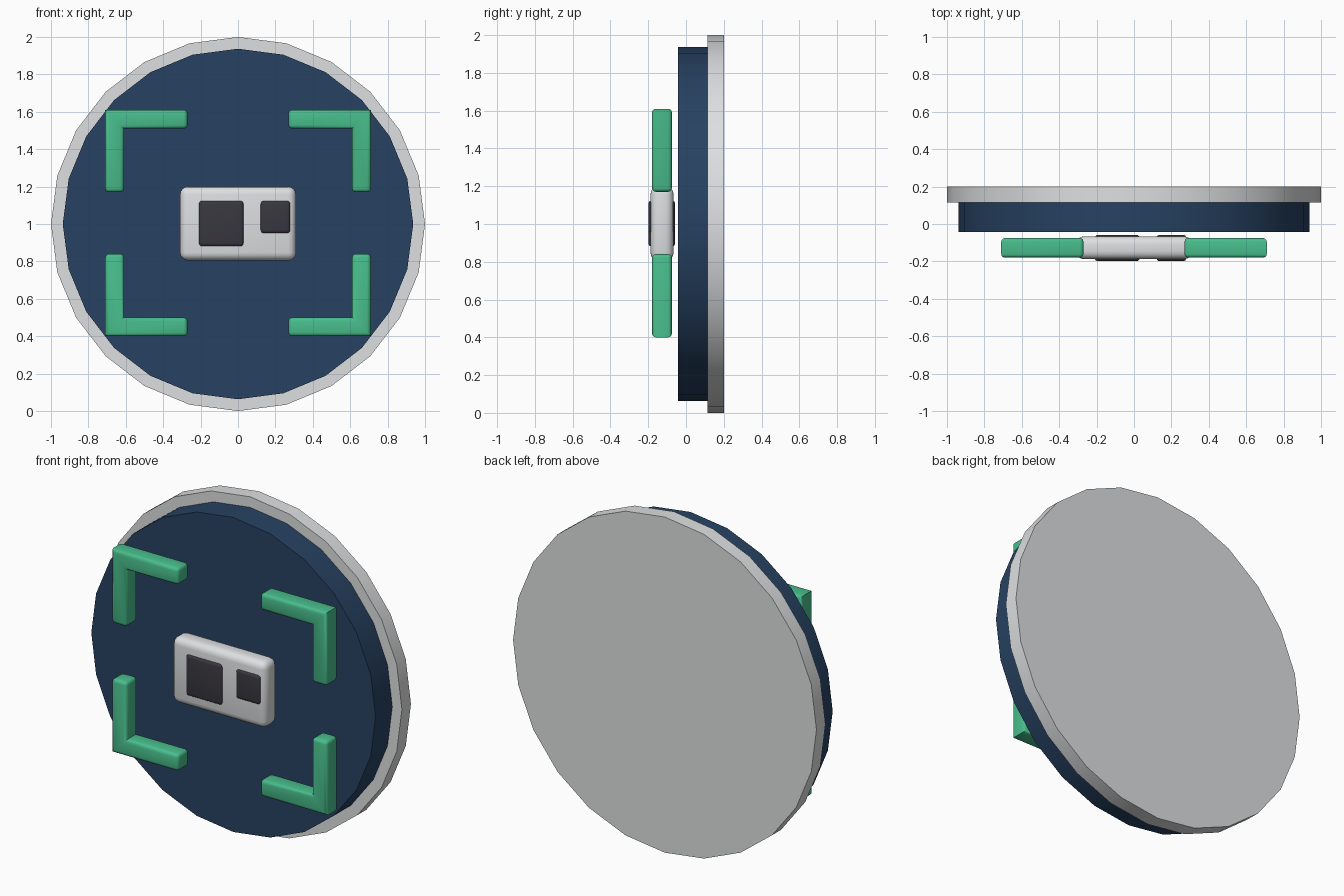
import bpy
import bmesh
import math
from mathutils import Matrix, Vector

cube = bpy.data.objects.get("Cube")
if cube:
    bpy.data.objects.remove(cube, do_unlink=True)


def material(name, color):
    mat = bpy.data.materials.new(name)
    mat.use_nodes = True
    mat.diffuse_color = (*color, 1)
    mat.node_tree.nodes["Principled BSDF"].inputs["Base Color"].default_value = (*color, 1)
    return mat


white = material("off white", (0.73, 0.74, 0.75))
navy = material("navy blue", (0.02, 0.054, 0.122))
green = material("green", (0.065, 0.515, 0.262))
dark = material("charcoal", (0.042, 0.039, 0.051))


def finish(bm, name, mat):
    """Turn a bmesh into a smooth-shaded object with crisp edges."""
    bmesh.ops.recalc_face_normals(bm, faces=bm.faces)
    mesh = bpy.data.meshes.new(name)
    bm.to_mesh(mesh)
    bm.free()
    mesh.materials.append(mat)
    obj = bpy.data.objects.new(name, mesh)
    bpy.context.collection.objects.link(obj)
    bpy.ops.object.select_all(action="DESELECT")
    obj.select_set(True)
    bpy.context.view_layer.objects.active = obj
    bpy.ops.object.shade_smooth_by_angle(angle=math.radians(32))
    return obj


def disc(name, mat, radius, y0, y1):
    """24-sided disc facing the front."""
    bm = bmesh.new()
    place = Matrix.Translation((0, (y0 + y1) / 2, 1)) @ Matrix.Rotation(math.pi / 2, 4, "X")
    bmesh.ops.create_cone(bm, cap_ends=True, segments=24, radius1=radius,
                          radius2=radius, depth=y1 - y0, matrix=place)
    return finish(bm, name, mat)


def rounded_box(name, mat, low, high, bevel):
    low, high = Vector(low), Vector(high)
    bm = bmesh.new()
    place = Matrix.Translation((low + high) / 2) @ Matrix.Diagonal((*(high - low), 1))
    bmesh.ops.create_cube(bm, size=1, matrix=place)
    bmesh.ops.bevel(bm, geom=bm.edges[:], offset=bevel, segments=4,
                    profile=0.5, affect="EDGES")
    return finish(bm, name, mat)


def corner_bracket(name, sx, sz):
    """Mitred L bar with rounded edges; both corner edges stay sharp."""
    outer, inner = (0.71, 0.605), (0.61, 0.505)
    end_x, end_z = 0.27, 0.165
    profile = [outer, (outer[0], end_z), (inner[0], end_z),
               inner, (end_x, inner[1]), (end_x, outer[1])]
    bm = bmesh.new()
    face = bm.faces.new([bm.verts.new((sx * x, -0.18, 1.005 + sz * z)) for x, z in profile])
    extruded = bmesh.ops.extrude_face_region(bm, geom=[face])["geom"]
    bmesh.ops.translate(bm, vec=(0, 0.105, 0),
                        verts=[v for v in extruded if isinstance(v, bmesh.types.BMVert)])
    bmesh.ops.recalc_face_normals(bm, faces=bm.faces)

    def is_mitre(edge):
        a, b = (v.co for v in edge.verts)
        along_y = abs(a.y - b.y) > 0.05
        return along_y and abs(a.x) > end_x + 0.1 and abs(a.z - 1.005) > end_z + 0.1

    bmesh.ops.bevel(bm, geom=[e for e in bm.edges if not is_mitre(e)], offset=0.02,
                    segments=3, profile=0.5, affect="EDGES")
    return finish(bm, name, green)


# Backing plate and raised face
disc("back_plate", white, 1.0, 0.115, 0.2)
disc("face_disc", navy, 0.937, -0.043, 0.115)

# Four framing brackets
for side, sx in (("left", 1), ("right", -1)):
    for level, sz in (("upper", 1), ("lower", -1)):
        corner_bracket(f"{level}_{side}_bracket", sx, sz)

# Central body with two dark windows
rounded_box("center_body", white, (-0.31, -0.188, 0.805), (0.31, -0.066, 1.2), 0.042)
rounded_box("large_window", dark, (-0.21, -0.199, 0.88), (0.03, -0.058, 1.125), 0.018)
rounded_box("small_window", dark, (0.12, -0.199, 0.95), (0.28, -0.058, 1.125), 0.018)
